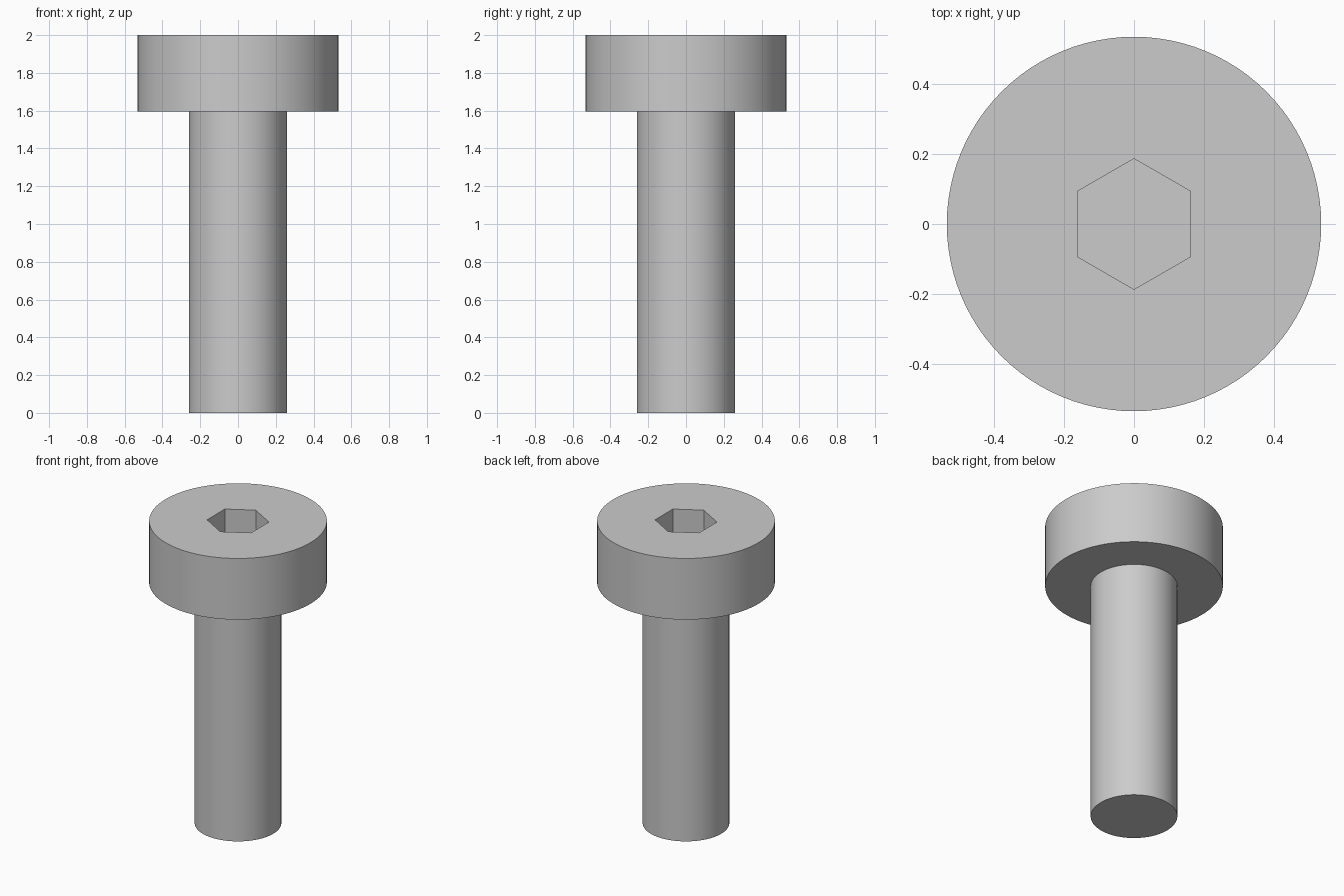
import bpy
import bmesh
from math import sin, cos, pi, radians

SEGMENTS = 96
SHAFT_R, HEAD_R = 0.26, 0.533
HEAD_Z, TOP_Z = 1.595, 2.0
SOCKET_R, SOCKET_DEPTH = 0.186, 0.22

cube = bpy.data.objects.get("Cube")
if cube:
    bpy.data.objects.remove(cube, do_unlink=True)

steel = bpy.data.materials.new("grey_steel")
steel.use_nodes = True
colour = (0.6, 0.6, 0.6, 1.0)
steel.diffuse_color = colour
steel.node_tree.nodes["Principled BSDF"].inputs["Base Color"].default_value = colour


def turned_solid(name, profile, sides):
    """Turn a (radius, height) profile around z and cap both ends."""
    bm = bmesh.new()
    rings = [[bm.verts.new((r * sin(2 * pi * i / sides), r * cos(2 * pi * i / sides), z))
              for i in range(sides)] for r, z in profile]
    for low, high in zip(rings, rings[1:]):
        for i in range(sides):
            j = (i + 1) % sides
            bm.faces.new((low[i], low[j], high[j], high[i]))
    bm.faces.new(rings[0])
    bm.faces.new(rings[-1])
    bmesh.ops.recalc_face_normals(bm, faces=bm.faces)
    mesh = bpy.data.meshes.new(name)
    bm.to_mesh(mesh)
    bm.free()
    mesh.materials.append(steel)
    obj = bpy.data.objects.new(name, mesh)
    bpy.context.collection.objects.link(obj)
    return obj


# Shaft and head as one solid
screw = turned_solid("socket_screw", [(SHAFT_R, 0), (SHAFT_R, HEAD_Z),
                                      (HEAD_R, HEAD_Z), (HEAD_R, TOP_Z)], SEGMENTS)

# Hexagonal socket cut into the head
cutter = turned_solid("socket_cutter", [(SOCKET_R, TOP_Z - SOCKET_DEPTH),
                                        (SOCKET_R, TOP_Z + 0.1)], 6)
cutter.hide_render = True
cut = screw.modifiers.new("hex_socket", 'BOOLEAN')
cut.operation = 'DIFFERENCE'
cut.solver = 'EXACT'
cut.object = cutter

bpy.ops.object.select_all(action='DESELECT')
bpy.context.view_layer.objects.active = screw
screw.select_set(True)
bpy.ops.object.modifier_apply(modifier=cut.name)
bpy.data.objects.remove(cutter, do_unlink=True)

# Smooth round walls with sharp rims
bpy.ops.object.shade_smooth_by_angle(angle=radians(30))
